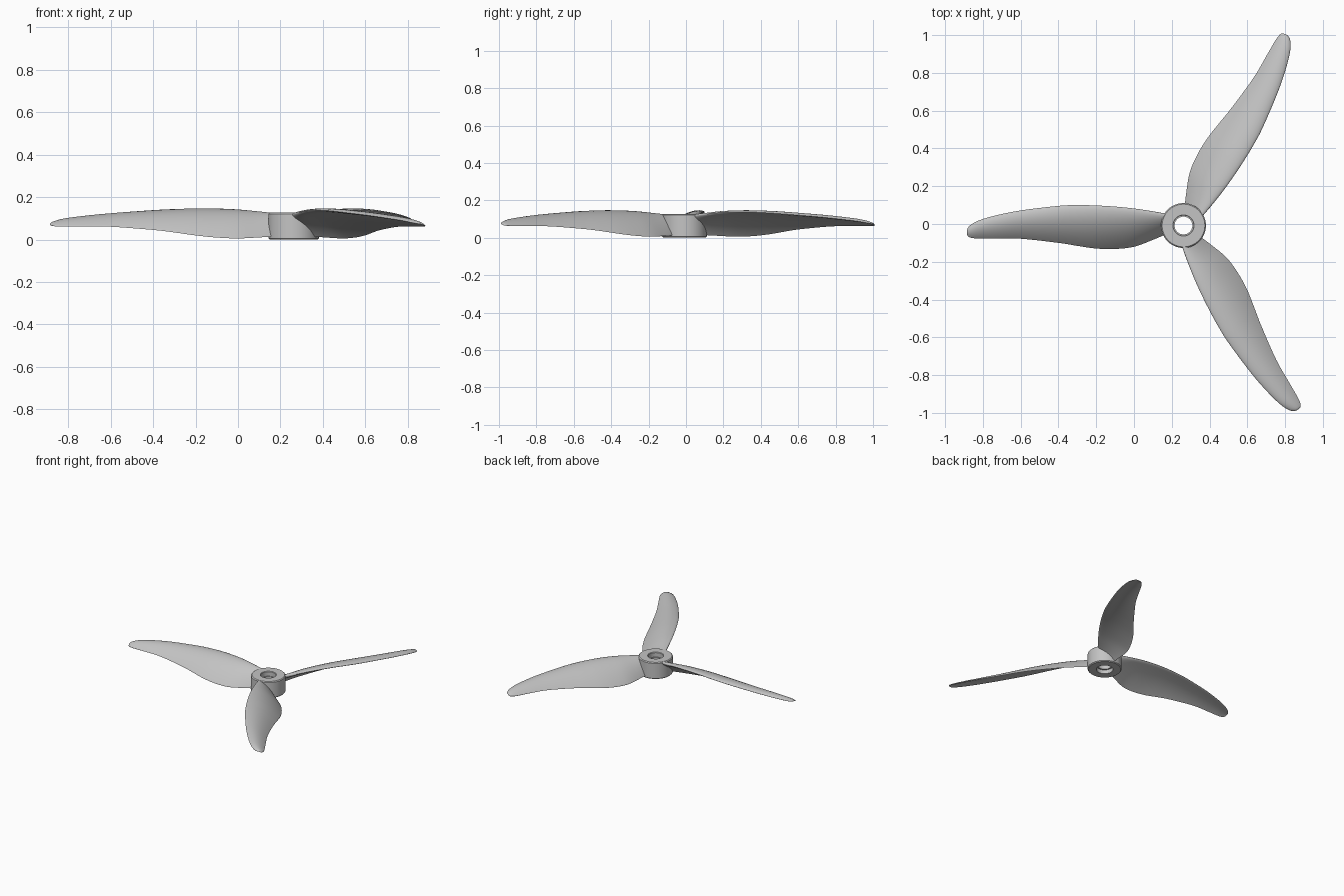
import bpy, bmesh, math
from mathutils import Matrix, Vector

cube = bpy.data.objects.get("Cube")
if cube:
    bpy.data.objects.remove(cube, do_unlink=True)

GREY = (0.55, 0.55, 0.55, 1)
mat = bpy.data.materials.new("light grey plastic")
mat.use_nodes = True
mat.diffuse_color = GREY
mat.node_tree.nodes["Principled BSDF"].inputs["Base Color"].default_value = GREY

AXIS = Vector((0.262, -0.008, 0))
TIP = 1.147


def add_object(name, bm, angle):
    bmesh.ops.recalc_face_normals(bm, faces=bm.faces)
    mesh = bpy.data.meshes.new(name)
    bm.to_mesh(mesh)
    bm.free()
    obj = bpy.data.objects.new(name, mesh)
    bpy.context.collection.objects.link(obj)
    mesh.materials.append(mat)
    bpy.ops.object.select_all(action='DESELECT')
    obj.select_set(True)
    bpy.context.view_layer.objects.active = obj
    bpy.ops.object.shade_smooth_by_angle(angle=math.radians(angle))
    return obj


def bridge(bm, a, b):
    n = len(a)
    for i in range(n):
        bm.faces.new((a[i], a[(i + 1) % n], b[(i + 1) % n], b[i]))


# Hub: closed profile (radius, height) turned around the axis
def hub():
    bm = bmesh.new()
    profile = [(.113, 0), (.119, .006), (.119, .121), (.113, .127),
               (.056, .127), (.053, .123), (.053, .09), (.047, .09),
               (.047, .03), (.058, .03), (.058, 0)]
    sides = 64
    rings = []
    for k in range(sides):
        turn = Matrix.Rotation(math.tau * k / sides, 3, 'Z')
        rings.append([bm.verts.new(AXIS + turn @ Vector((r, 0, z))) for r, z in profile])
    for k in range(sides):
        bridge(bm, rings[k], rings[(k + 1) % sides])
    add_object("hub", bm, 30)


# Blade stations: radius, leading y, trailing y, leading z, trailing z
STATIONS = [
    (.09, .062, -.045, .118, .016),
    (.16, .075, -.075, .125, .012),
    (.26, .09, -.112, .134, .007),
    (.36, .1, -.124, .138, .011),
    (.46, .106, -.122, .138, .021),
    (.56, .108, -.108, .134, .035),
    (.66, .104, -.092, .128, .047),
    (.86, .08, -.07, .113, .062),
    (1.0, .052, -.069, .099, .064),
    (1.08, .028, -.069, .089, .063),
    (1.12, .008, -.066, .081, .064),
    (1.14, -.01, -.058, .076, .066),
    (TIP, -.027, -.042, .073, .07),
]


def smooth_path(points, steps):
    # Cubic interpolation through the stations
    out = []
    last = len(points) - 1
    for i in range(last):
        quad = [points[max(0, min(last, i + d))] for d in (-1, 0, 1, 2)]
        for k in range(steps):
            t = k / steps
            out.append([b + t / 2 * (c - a + t * (2 * a - 5 * b + 4 * c - d
                        + t * (3 * (b - c) + d - a))) for a, b, c, d in zip(*quad)])
    return out + [list(points[-1])]


# Blade section: cambered aerofoil with a round leading edge
def section(bm, station, turn):
    r, y_lead, y_trail, z_lead, z_trail = station
    chord = y_lead - y_trail
    camber = 0.13 * chord
    thick = (0.017 - 0.01 * r / TIP) * min(1, chord / 0.1)
    steps = 14
    upper, lower = [], []
    for k in range(steps + 1):
        u = (1 - math.cos(math.pi * k / steps)) / 2
        y = y_lead - chord * u
        mid = z_lead + (z_trail - z_lead) * u + camber * 4 * u * (1 - u)
        half = thick * 2.6 * math.sqrt(u) * (1 - u) + 0.0015 * u
        upper.append((-r, y, mid + half))
        lower.append((-r, y, mid - half))
    loop = upper + lower[:0:-1]
    return [bm.verts.new(AXIS + turn @ Vector(p)) for p in loop]


def blade(name, degrees):
    bm = bmesh.new()
    turn = Matrix.Rotation(math.radians(degrees), 3, 'Z')
    rings = [section(bm, s, turn) for s in smooth_path(STATIONS, 5)]
    for a, b in zip(rings, rings[1:]):
        bridge(bm, a, b)
    bm.faces.new(rings[0])
    bm.faces.new(rings[-1])
    add_object(name, bm, 50)


hub()
for label, degrees in (("right_blade", 0), ("front_blade", 120), ("back_blade", 240)):
    blade(label, degrees)
